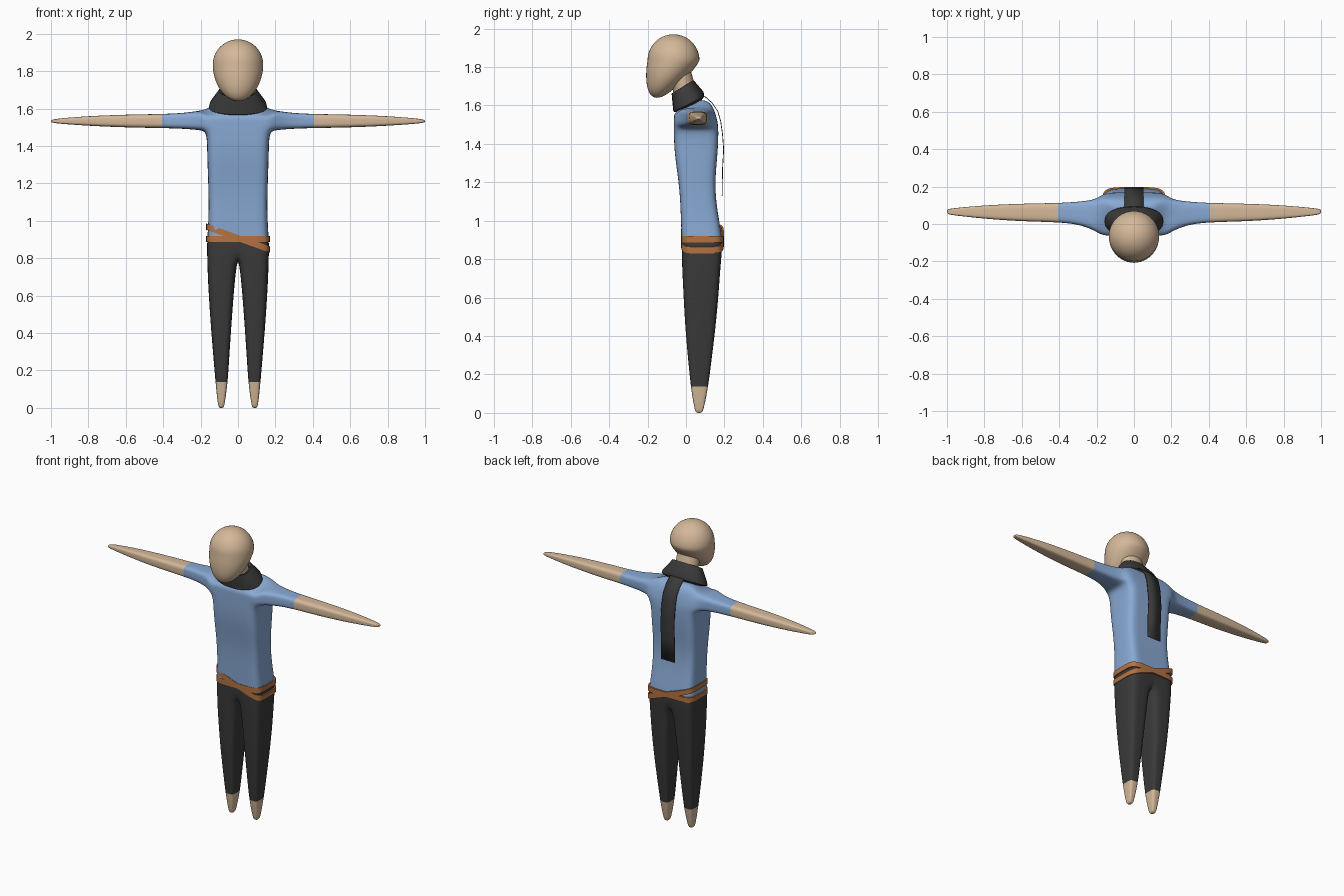
import bpy, bmesh, math

if "Cube" in bpy.data.objects:
    bpy.data.objects.remove(bpy.data.objects["Cube"])

def material(name, rgb):
    m = bpy.data.materials.new(name)
    m.diffuse_color = (*rgb, 1)
    m.use_nodes = True
    m.node_tree.nodes["Principled BSDF"].inputs["Base Color"].default_value = m.diffuse_color
    return m

SKIN = material("skin tan", (0.66, 0.48, 0.32))
BLUE = material("shirt blue", (0.25, 0.40, 0.66))
DARK = material("charcoal cloth", (0.042, 0.042, 0.042))
ORANGE = material("belt orange", (0.46, 0.17, 0.055))

def finish(bm, name, mats, angle=None):
    bmesh.ops.recalc_face_normals(bm, faces=bm.faces)
    for f in bm.faces:
        f.smooth = True
    me = bpy.data.meshes.new(name)
    bm.to_mesh(me)
    bm.free()
    ob = bpy.data.objects.new(name, me)
    bpy.context.collection.objects.link(ob)
    for m in mats:
        me.materials.append(m)
    if angle:
        bpy.ops.object.select_all(action='DESELECT')
        ob.select_set(True)
        bpy.context.view_layer.objects.active = ob
        bpy.ops.object.shade_smooth_by_angle(angle=math.radians(angle))
    return ob

def bridge(bm, a, b, mat=0, closed=True, skip=()):
    n = len(a)
    for i in range(n if closed else n - 1):
        if i not in skip:
            j = (i + 1) % n
            bm.faces.new((a[i], a[j], b[j], b[i])).material_index = mat

def cap(bm, r, mat):
    # fill an eight-vertex ring with four quads around a centre
    c = bm.verts.new((r[1].co + r[3].co + r[5].co + r[7].co) / 4)
    for q in ((r[0], r[1], c, r[7]), (r[1], r[2], r[3], c),
              (c, r[3], r[4], r[5]), (r[7], c, r[5], r[6])):
        bm.faces.new(q).material_index = mat

def square(u0, u1, v0, v1):
    # eight points round a rectangle: corners and midpoints
    um, vm = (u0 + u1) / 2, (v0 + v1) / 2
    return [(u0, v0), (um, v0), (u1, v0), (u1, vm),
            (u1, v1), (um, v1), (u0, v1), (u0, vm)]

# Body: half cage, mirrored and subdivided (0 skin, 1 shirt, 2 trousers)
bm = bmesh.new()
levels = [  # z, half width, front y, back y, slope of z along y
    (0.82, .165, -.022, .185, 0), (0.90, .165, -.022, .190, 0),
    (1.00, .157, -.026, .172, 0), (1.17, .157, -.032, .146, 0),
    (1.35, .165, -.061, .165, 0), (1.475, .165, -.063, .170, 0),
    (1.53, .170, -.063, .162, 0), (1.59, .165, -.062, .135, .3),
    (1.62, .100, -.040, .080, .45)]
T = []
for z, w, f, b, s in levels:
    T.append([bm.verts.new((x, y, z + s * (y - .05))) for x, y in square(0, w, f, b)[:7]])
for i in range(len(T) - 1):
    bridge(bm, T[i], T[i + 1], 2 if i == 0 else 1, False, (2, 3) if i in (5, 6) else ())
top_mid = bm.verts.new((0, .02, 1.607))
cap(bm, T[8] + [top_mid], 1)

# Legs
ring = T[0] + [bm.verts.new((0, .08, .80))]
legs = [(.72, .013, .162, -.018, .176), (.60, .024, .156, -.012, .168),
        (.45, .035, .146, -.004, .154), (.30, .045, .134, .009, .136),
        (.125, .056, .119, .026, .114), (.03, .070, .109, .043, .094),
        (0, .076, .103, .050, .085)]
for z, x0, x1, y0, y1 in legs:
    new = [bm.verts.new((x, y, z)) for x, y in square(x0, x1, y0, y1)]
    bridge(bm, ring, new, 2 if z > .1 else 0)
    ring = new
cap(bm, ring, 0)

# Arms
ring = [T[5][2], T[5][3], T[5][4], T[6][4], T[7][4], T[7][3], T[7][2], T[6][2]]
arms = [(.20, -.040, .132, 1.485, 1.590), (.28, -.005, .120, 1.492, 1.577),
        (.39, .010, .112, 1.496, 1.571), (.60, .014, .109, 1.499, 1.568),
        (.80, .028, .100, 1.508, 1.560), (.95, .045, .086, 1.519, 1.548),
        (1.0, .052, .080, 1.525, 1.541)]
for x, y0, y1, z0, z1 in arms:
    new = [bm.verts.new((x, y, z)) for y, z in square(y0, y1, z0, z1)]
    bridge(bm, ring, new, 1 if x < .5 and x < .4 else 0)
    ring = new
cap(bm, ring, 0)
bmesh.ops.delete(bm, geom=[v for v in bm.verts if not v.link_faces], context='VERTS')
body = finish(bm, "body", [SKIN, BLUE, DARK])
mod = body.modifiers.new("mirror", 'MIRROR')
mod.use_clip = True
mod = body.modifiers.new("subdivide", 'SUBSURF')
mod.levels = mod.render_levels = 3

# Head: sphere with the lower half pulled into a forward chin
R, CY, CZ = .135, -.065, 1.835
bm = bmesh.new()
bmesh.ops.create_uvsphere(bm, u_segments=40, v_segments=28, radius=1)
for v in bm.verts:
    x, y, z = v.co
    if z < 0:
        z, y = z * (1.35 - .55 * y), y + z * .045 / R
    v.co = (x * R, CY + y * R, CZ + z * R)
finish(bm, "head", [SKIN])

def loft(name, rings, mat, power=2, segs=48, angle=40, closed=False):
    # rings: centre y, centre z, x radius, y radius, slope along x, slope along y
    bm = bmesh.new()
    vs = []
    for cy, cz, rx, ry, sx, sy in rings:
        r = []
        for i in range(segs):
            a = math.tau * i / segs
            c, s = math.cos(a), math.sin(a)
            x = rx * math.copysign(abs(c) ** (2 / power), c)
            y = ry * math.copysign(abs(s) ** (2 / power), s)
            r.append(bm.verts.new((x, cy + y, cz + sx * x + sy * y)))
        vs.append(r)
    for a, b in zip(vs, vs[1:] + (vs[:1] if closed else [])):
        bridge(bm, a, b)
    return finish(bm, name, [mat], angle)

# Neck and scarf collar
loft("neck", [(.02, 1.58, .075, .055, 0, .4), (-.03, 1.76, .075, .055, 0, .4)], SKIN)
loft("scarf_collar", [(.015, 1.595, .125, .065, 0, .48), (.014, 1.607, .157, .080, 0, .48),
                      (.012, 1.630, .150, .080, 0, .5), (-.018, 1.697, .100, .057, 0, .62),
                      (-.018, 1.690, .085, .046, 0, .62)], DARK, 2.3, 24, 40, True)

# Scarf tail hanging down the back
bm = bmesh.new()
path = [(.06, 1.655), (.10, 1.645), (.137, 1.612), (.165, 1.57), (.180, 1.52),
        (.190, 1.45), (.196, 1.37), (.190, 1.27), (.188, 1.13)]
strip = [[bm.verts.new((x, y, z)) for x in (-.05, .05)] for y, z in path]
for a, b in zip(strip, strip[1:]):
    bridge(bm, a, b, 0, False)
tail = finish(bm, "scarf_tail", [DARK])
mod = tail.modifiers.new("thickness", 'SOLIDIFY')
mod.thickness = .004
mod.offset = 0

# Two crossing belts, one level and one slanted
for name, z, slope in (("level_belt", .903, 0), ("slanted_belt", .908, -.36)):
    loft(name, [(.0855, z + dz, .170 - t, .1115 - t, slope, 0)
                for dz, t in ((-.017, .01), (-.017, 0), (.017, 0), (.017, .01))],
         ORANGE, 5, 64, 40, True)
